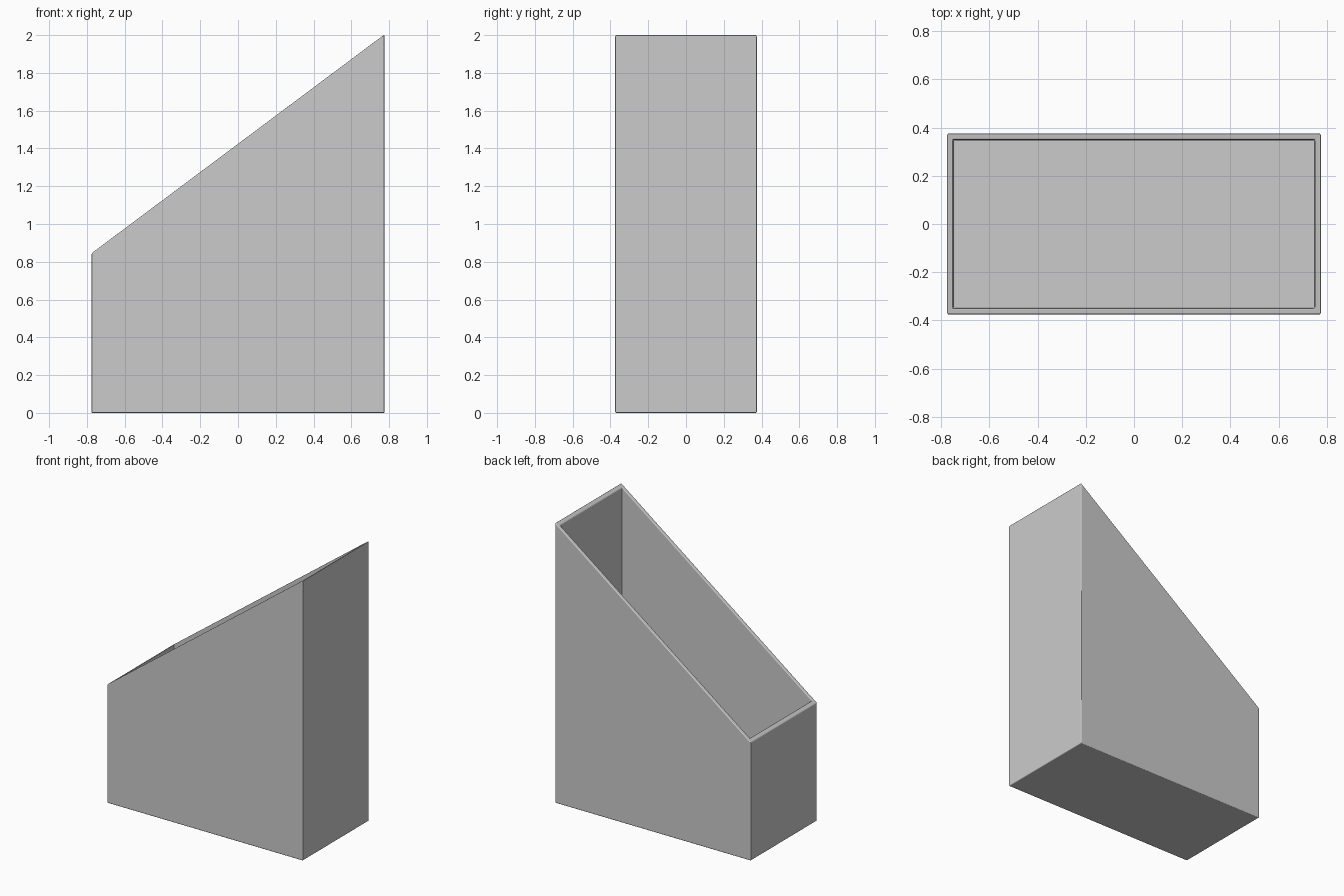
import bpy, bmesh

if "Cube" in bpy.data.objects:
    bpy.data.objects.remove(bpy.data.objects["Cube"])

HX, HY, WALL, FLOOR = 0.775, 0.375, 0.025, 0.025
LOW, HIGH = 0.845, 2.003


def rim_z(x):
    # height of the sloped opening at x
    return LOW + (HIGH - LOW) * (x + HX) / (2 * HX)


def ring(bm, hx, hy, z_of_x):
    return [bm.verts.new((x, y, z_of_x(x)))
            for x, y in ((-hx, -hy), (hx, -hy), (hx, hy), (-hx, hy))]


def bridge(bm, a, b):
    for i in range(4):
        j = (i + 1) % 4
        bm.faces.new((a[i], a[j], b[j], b[i]))


# Open box with a sloped rim: outer walls, rim, inner walls, floor
bm = bmesh.new()
ix, iy = HX - WALL, HY - WALL
rings = [ring(bm, HX, HY, lambda x: 0.0),
         ring(bm, HX, HY, rim_z),
         ring(bm, ix, iy, rim_z),
         ring(bm, ix, iy, lambda x: FLOOR)]
for a, b in zip(rings, rings[1:]):
    bridge(bm, a, b)
bm.faces.new(rings[0])
bm.faces.new(rings[-1])
bmesh.ops.recalc_face_normals(bm, faces=bm.faces[:])
mesh = bpy.data.meshes.new("file_holder")
bm.to_mesh(mesh)
bm.free()
for p in mesh.polygons:
    p.use_smooth = True
holder = bpy.data.objects.new("file_holder", mesh)
bpy.context.collection.objects.link(holder)

# Softened edges
bevel = holder.modifiers.new("soft_edges", 'BEVEL')
bevel.width = 0.006
bevel.segments = 3
bevel.limit_method = 'ANGLE'
bevel.harden_normals = True
